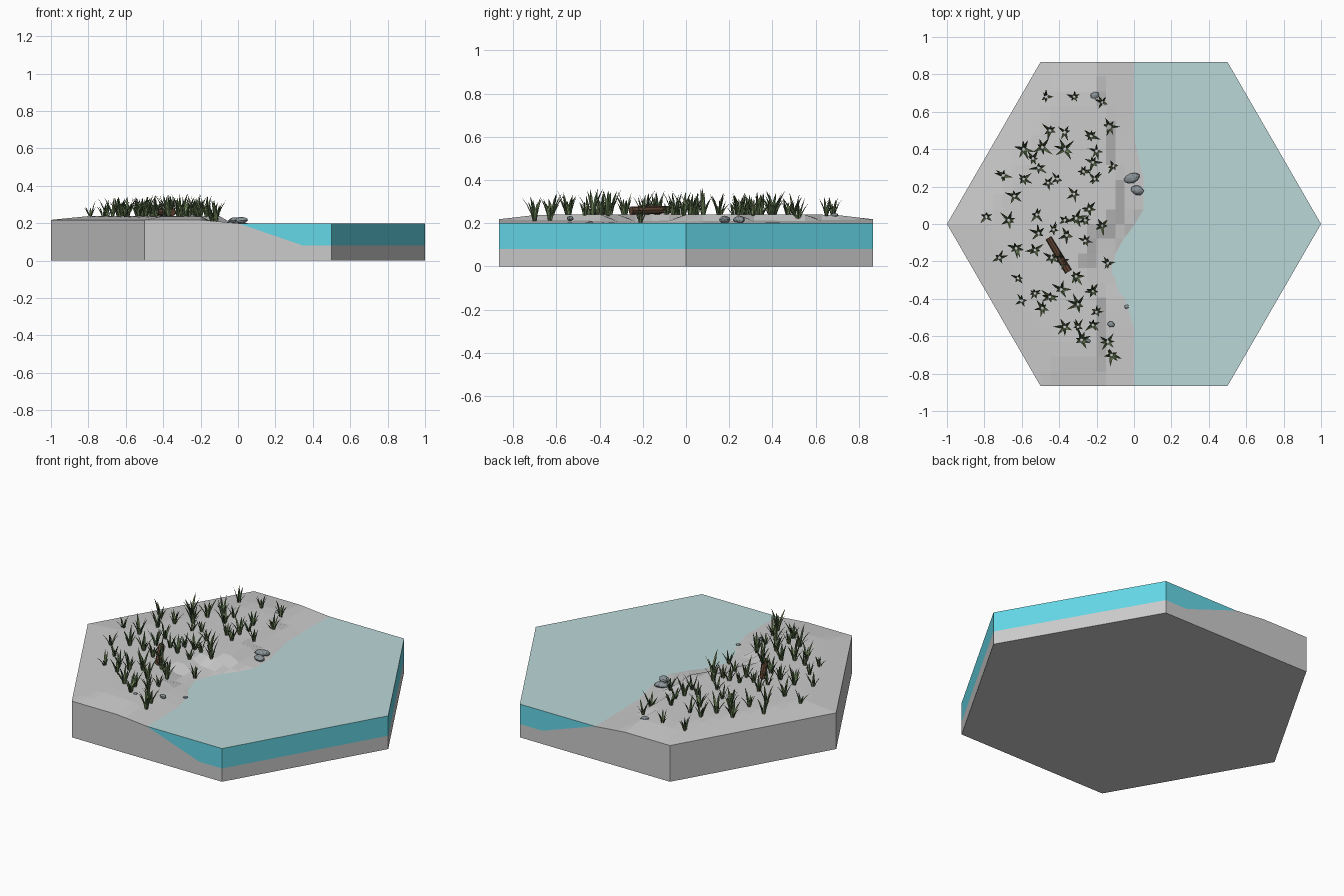
import bpy, bmesh, math, random
from mathutils import Vector, Matrix

if "Cube" in bpy.data.objects:
    bpy.data.objects.remove(bpy.data.objects["Cube"])

random.seed(7)
H = math.sqrt(3) / 2


def mat(name, r, g, b):
    m = bpy.data.materials.new(name)
    m.diffuse_color = (r, g, b, 1)
    m.use_nodes = True
    m.node_tree.nodes["Principled BSDF"].inputs["Base Color"].default_value = m.diffuse_color
    return m


def finish(bm, name, mats=()):
    me = bpy.data.meshes.new(name)
    bm.to_mesh(me)
    bm.free()
    for m in mats:
        me.materials.append(m)
    ob = bpy.data.objects.new(name, me)
    bpy.context.collection.objects.link(ob)
    return ob


# Shoreline: (y, x) samples, and the ground height built from it
SHORE = [(-H, 0), (-.52, 0), (-.42, -.03), (-.34, -.08), (-.26, -.11), (-.19, -.11),
         (-.1, -.07), (0, .015), (.08, .055), (.2, .06), (.32, .045), (.45, .015), (.6, 0), (H, 0)]


def shore(y):
    for (y0, x0), (y1, x1) in zip(SHORE, SHORE[1:]):
        if y <= y1:
            return x0 + (x1 - x0) * (y - y0) / (y1 - y0)
    return 0


def ground(x, y):
    s = shore(y)
    d = x - s
    edge = min(H - abs(y), (1 - abs(x)) * H - abs(y) / 2)
    if d >= 0:
        return .2 - .12 * min(1, d / (.35 - s))
    low = .2 + .09 * min(-d, .2)
    top = .218 + .021 * max(0, min(1, edge / .18))
    return top if d < -.15 else low


# Hexagonal ground with stepped bank and sloping lake bed
bm = bmesh.new()
bmesh.ops.create_grid(bm, x_segments=40, y_segments=22, size=1)
bmesh.ops.scale(bm, vec=(1, H, 1), verts=bm.verts)
for sx in (-1, 1):
    for sy in (-1, 1):
        bmesh.ops.bisect_plane(bm, geom=bm.verts[:] + bm.edges[:] + bm.faces[:], dist=1e-5,
                               plane_co=(sx, 0, 0), plane_no=(sx * H, sy * .5, 0), clear_outer=True)
for v in bm.verts:
    v.co.z = ground(v.co.x, v.co.y)
rim = [e for e in bm.edges if e.is_boundary]
ext = bmesh.ops.extrude_edge_only(bm, edges=rim)["geom"]
for v in ext:
    if isinstance(v, bmesh.types.BMVert):
        v.co.z = 0
bmesh.ops.contextual_create(bm, geom=[e for e in bm.edges if e.is_boundary])
bmesh.ops.recalc_face_normals(bm, faces=bm.faces)
finish(bm, "ground")

# Water: flat surface tucked slightly under the bank, with side walls to the bed
bm = bmesh.new()
outer = [(0, -H), (.35, -H), (.5, -H), (1, 0), (.5, H), (.35, H), (0, H)]
top = [bm.verts.new((x, y, .2)) for x, y in outer]
inner = [bm.verts.new((x - .012, y, .2)) for y, x in reversed(SHORE[1:-1])]
bm.faces.new(top + inner)
low = [bm.verts.new((x, y, .08)) for x, y in outer[1:-1]]
low = [top[0]] + low + [top[-1]]
for i in range(6):
    loop = [top[i], low[i], low[i + 1], top[i + 1]]
    f = bm.faces.new(list(dict.fromkeys(loop)))
    f.material_index = 1
bmesh.ops.recalc_face_normals(bm, faces=bm.faces)
bm.faces.ensure_lookup_table()
if bm.faces[0].normal.z < 0:
    bmesh.ops.reverse_faces(bm, faces=bm.faces)
finish(bm, "water", [mat("water_surface", .5, .68, .69), mat("water_side", .13, .68, .8)])

# Grass tufts: folded, arching, tapered blades
TUFTS = [(-.47, .68), (-.32, .68), (-.17, .65), (-.13, .52), (-.45, .5), (-.37, .49), (-.23, .47),
         (-.59, .4), (-.49, .41), (-.37, .4), (-.2, .39), (-.54, .35), (-.22, .33), (-.11, .31),
         (-.51, .3), (-.27, .28), (-.7, .26), (-.41, .24), (-.46, .22), (-.21, .24), (-.59, .24),
         (-.32, .16), (-.64, .15), (-.79, .04), (-.67, .02), (-.52, .05), (-.43, -.03), (-.37, .02),
         (-.31, .03), (-.24, .08), (-.26, .02), (-.17, -.01), (-.51, -.05), (-.36, -.06), (-.26, -.09),
         (-.63, -.13), (-.72, -.18), (-.53, -.14), (-.44, -.18), (-.14, -.21), (-.38, -.2),
         (-.62, -.29), (-.31, -.28), (-.53, -.37), (-.6, -.41), (-.45, -.39), (-.39, -.35),
         (-.22, -.36), (-.49, -.45), (-.3, -.43), (-.2, -.47), (-.37, -.55), (-.3, -.55),
         (-.22, -.54), (-.28, -.62), (-.14, -.63), (-.12, -.7)]


def blade(bm, base, ang, height, lean, width, tone):
    out = Vector((math.cos(ang), math.sin(ang), 0))
    side = Vector((-out.y, out.x, 0))
    rows = []
    for t, w in ((0, .55), (.35, 1), (.7, .7)):
        c = base + out * lean * t ** 1.7 + Vector((0, 0, height * t))
        rows.append([bm.verts.new(c - side * width * w / 2), bm.verts.new(c + out * width * .25 * w),
                     bm.verts.new(c + side * width * w / 2)])
    tip = bm.verts.new(base + out * lean + Vector((0, 0, height)))
    faces = [bm.faces.new((a[i], a[i + 1], b[i + 1], b[i]))
             for a, b in zip(rows, rows[1:]) for i in (0, 1)]
    faces += [bm.faces.new((rows[2][i], rows[2][i + 1], tip)) for i in (0, 1)]
    for f in faces:
        f.material_index = tone


bm = bmesh.new()
for x, y in TUFTS:
    size = random.uniform(.75, 1.15)
    n = random.randint(5, 7)
    turn = random.uniform(0, 6.28)
    for i in range(n):
        a = turn + i * 2 * math.pi / n + random.uniform(-.4, .4)
        base = Vector((x + .006 * math.cos(a), y + .006 * math.sin(a), ground(x, y) - .005))
        blade(bm, base, a, size * random.uniform(.06, .115), size * random.uniform(.02, .055),
              size * .015, i % 2)
finish(bm, "grass", [mat("grass_dark", .07, .12, .05), mat("grass_light", .2, .28, .12)])

# Fallen log with a short branch stub
bm = bmesh.new()


def rod(a, b, r1, r2):
    a, b = Vector(a), Vector(b)
    m = Matrix.Translation((a + b) / 2) @ (b - a).to_track_quat('Z', 'Y').to_matrix().to_4x4()
    bmesh.ops.create_cone(bm, cap_ends=True, segments=8, radius1=r1, radius2=r2,
                          depth=(b - a).length, matrix=m)


rod((-.457, -.075, .262), (-.35, -.255, .258), .017, .02)
rod((-.385, -.2, .262), (-.365, -.195, .284), .007, .005)
finish(bm, "log", [mat("bark", .12, .06, .035)])

# Shore stones
stone = mat("stone", .25, .29, .31)
STONES = [(-.01, .245, .215, .043, .026), (.018, .18, .216, .036, .025), (-.21, .688, .235, .025, .018),
          (-.122, -.537, .222, .02, .016), (-.04, -.442, .203, .013, .01), (-.245, -.625, .24, .013, .01)]
for i, (x, y, z, rx, ry) in enumerate(STONES):
    bm = bmesh.new()
    bmesh.ops.create_icosphere(bm, subdivisions=2, radius=1)
    for v in bm.verts:
        v.co *= random.uniform(.92, 1.06)
    bm.transform(Matrix.Translation((x, y, z)) @ Matrix.Rotation(.3 * (-1) ** i, 4, 'Z')
                 @ Matrix.Diagonal((rx, ry, ry * .7, 1)))
    finish(bm, f"stone_{i + 1}", [stone])
